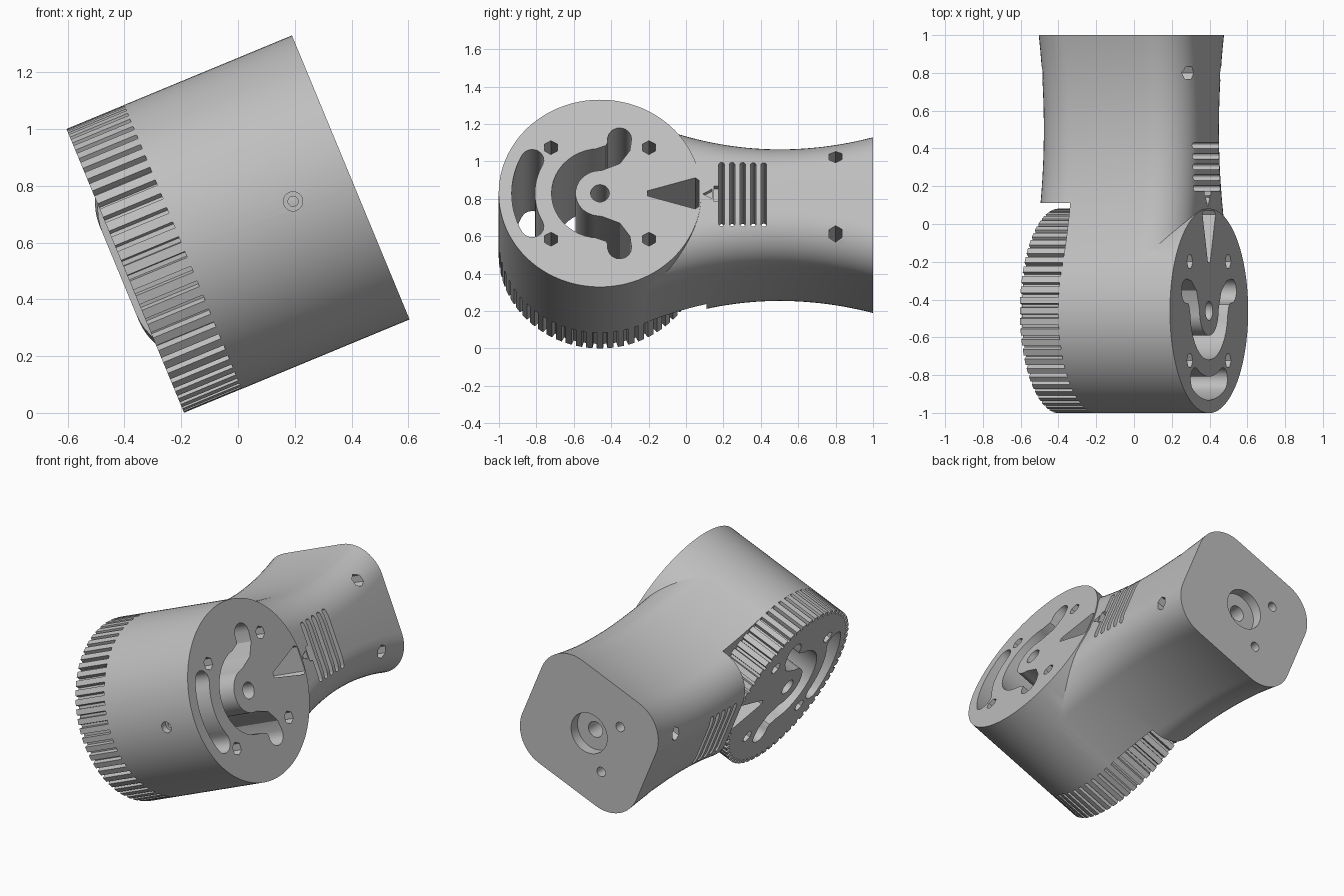
import bpy, bmesh, math
from mathutils import Matrix, Vector

cube = bpy.data.objects.get("Cube")
if cube:
    bpy.data.objects.remove(cube, do_unlink=True)

grey = bpy.data.materials.new("plain_grey")
grey.use_nodes = True
COLOUR = (0.52, 0.52, 0.52, 1)
grey.diffuse_color = COLOUR
grey.node_tree.nodes["Principled BSDF"].inputs["Base Color"].default_value = COLOUR

HEAD_Y, HEAD_R = -0.46, 0.5415   # head centre and radius
SIDE, STEP = 0.43, -0.21         # head half width, start of toothed ring


def loft(name, rings):
    """Closed solid through rings of equal point count."""
    bm = bmesh.new()
    loops = [[bm.verts.new(p) for p in ring] for ring in rings]
    n = len(loops[0])
    for a, b in zip(loops, loops[1:]):
        for i in range(n):
            j = (i + 1) % n
            bm.faces.new((a[i], a[j], b[j], b[i]))
    bm.faces.new(loops[0][::-1])
    bm.faces.new(loops[-1])
    bmesh.ops.recalc_face_normals(bm, faces=bm.faces)
    mesh = bpy.data.meshes.new(name)
    bm.to_mesh(mesh)
    bm.free()
    mesh.materials.append(grey)
    ob = bpy.data.objects.new(name, mesh)
    bpy.context.collection.objects.link(ob)
    return ob


def prism_x(name, outline, x0=-0.6, x1=0.6):
    return loft(name, [[(x, y, z) for y, z in outline] for x in (x0, x1)])


def prism_y(name, outline, y0, y1):
    return loft(name, [[(x, y, z) for x, z in outline] for y in (y0, y1)])


def circle(cx, cy, r, n=32, start=0.0):
    return [(cx + r * math.cos(start + math.tau * i / n),
             cy + r * math.sin(start + math.tau * i / n)) for i in range(n)]


def arc(r, a0, a1, n):
    """Arc about the head centre, in degrees."""
    angles = [math.radians(a0 + (a1 - a0) * i / n) for i in range(n + 1)]
    return [(HEAD_Y + r * math.cos(a), r * math.sin(a)) for a in angles]


def stroke(path, half):
    """Outline of a path of even width with round ends."""
    pts = [Vector(p) for p in path]
    left, right = [], []
    for i, p in enumerate(pts):
        t = (pts[min(i + 1, len(pts) - 1)] - pts[max(i - 1, 0)]).normalized()
        nrm = Vector((-t.y, t.x)) * half
        left.append(p + nrm)
        right.append(p - nrm)

    def cap(centre, edge):
        return [centre + Matrix.Rotation(-math.pi * k / 8, 2) @ (edge - centre)
                for k in range(1, 8)]
    return (left + cap(pts[-1], left[-1]) + right[::-1] + cap(pts[0], right[0]))


def boolean(ob, other, operation):
    mod = ob.modifiers.new("cut", 'BOOLEAN')
    mod.operation, mod.solver, mod.object = operation, 'EXACT', other
    bpy.context.view_layer.update()
    graph = bpy.context.evaluated_depsgraph_get()
    mesh = bpy.data.meshes.new_from_object(ob.evaluated_get(graph))
    ob.modifiers.clear()
    ob.data = mesh


def remove(ob):
    bpy.data.objects.remove(ob, do_unlink=True)


# Handle: rounded rectangle swept along y with a waist
def section(y):
    half_w = 0.33 + (0.28 if y > 0.5 else 0.3) * (y - 0.5) ** 2
    half_u, r, ring = 0.438, 0.22, []
    for k, (su, sw) in enumerate(((1, 1), (-1, 1), (-1, -1), (1, -1))):
        for i in range(13):
            a = math.pi / 2 * (k + i / 12)
            ring.append((-0.015 + su * (half_u - r) + r * math.cos(a), y,
                         sw * (half_w - r) + r * math.sin(a)))
    return ring


body = loft("head_and_handle", [section(-0.26 + 1.26 * i / 28) for i in range(29)])
notch = prism_x("notch", [(-1, -1), (0.11, -1), (0.11, 1), (-1, 1)], -0.6, STEP)
boolean(body, notch, 'DIFFERENCE')
remove(notch)
head = prism_x("head", circle(HEAD_Y, 0, HEAD_R, 128), STEP, SIDE)
boolean(body, head, 'UNION')
remove(head)

# Toothed ring
TEETH = 60
outline = []
for i in range(TEETH):
    for f, r in ((-0.3, HEAD_R), (0.3, HEAD_R), (0.36, 0.515), (0.64, 0.515)):
        a = math.tau * (i + f) / TEETH
        outline.append((HEAD_Y + r * math.cos(a), r * math.sin(a)))
gear = prism_x("toothed_ring", outline, -SIDE, STEP)

# Openings running right through the head
lobe = [(HEAD_Y + 0.105, 0.315), (HEAD_Y + 0.1, 0.27), (HEAD_Y + 0.07, 0.225)]
channel = lobe + arc(0.195, 92, 268, 22) + [(y, -z) for y, z in lobe[::-1]]
through = [
    prism_x("channel", stroke(channel, 0.064)),
    prism_x("side_slot", stroke(arc(0.41, 152, 208, 14), 0.062)),
    prism_x("axle_hole", circle(HEAD_Y, 0, 0.05)),
    prism_x("wedge", [(-0.205, -0.015), (0.05, -0.09), (0.07, -0.075),
                      (0.07, 0.075), (0.05, 0.09), (-0.205, 0.015)]),
]
for sy in (-1, 1):
    for sz in (-1, 1):
        through.append(prism_x("hex_hole", circle(HEAD_Y + sy * 0.262, sz * 0.265,
                                                  0.04, 6, math.pi / 2)))

# Openings in the handle only
handle_cuts = [prism_x("vent", stroke([(0.19 + 0.0565 * i, -0.17),
                                       (0.19 + 0.0565 * i, 0.17)], 0.015))
               for i in range(5)]
for sz in (-1, 1):
    handle_cuts.append(prism_x("handle_hex", circle(0.8, sz * 0.222, 0.04, 6, math.pi / 2)))
    handle_cuts.append(prism_y("end_hole", circle(-0.18, sz * 0.175, 0.03, 20), 0.85, 1.1))
handle_cuts += [
    prism_y("end_recess", circle(-0.015, 0, 0.128), 0.935, 1.1),
    prism_y("end_bore", circle(-0.015, 0, 0.05, 24), 0.7, 1.05),
    prism_y("front_sink", circle(0.21, 0, 0.034, 24), -1.1, -0.96),
    prism_y("front_bore", circle(0.21, 0, 0.018, 16), -1.05, -0.6),
    prism_x("arrow", [(0.09, 0), (0.14, -0.028), (0.14, 0.028)], 0.39, 0.6),
    prism_x("catch", [(0.15, -0.045), (0.185, -0.045), (0.185, 0.045), (0.15, 0.045)],
            0.38, 0.6),
]

for cutter in through:
    boolean(gear, cutter, 'DIFFERENCE')
for cutter in through + handle_cuts:
    boolean(body, cutter, 'DIFFERENCE')
for cutter in through + handle_cuts:
    remove(cutter)

# Tilt into place and shade
place = Matrix.Translation((0, 0, 0.665)) @ Matrix.Rotation(math.radians(-22.5), 4, 'Y')
for ob in (body, gear):
    ob.data.transform(place)
    bpy.ops.object.select_all(action='DESELECT')
    ob.select_set(True)
    bpy.context.view_layer.objects.active = ob
    bpy.ops.object.shade_smooth_by_angle(angle=math.radians(25))
